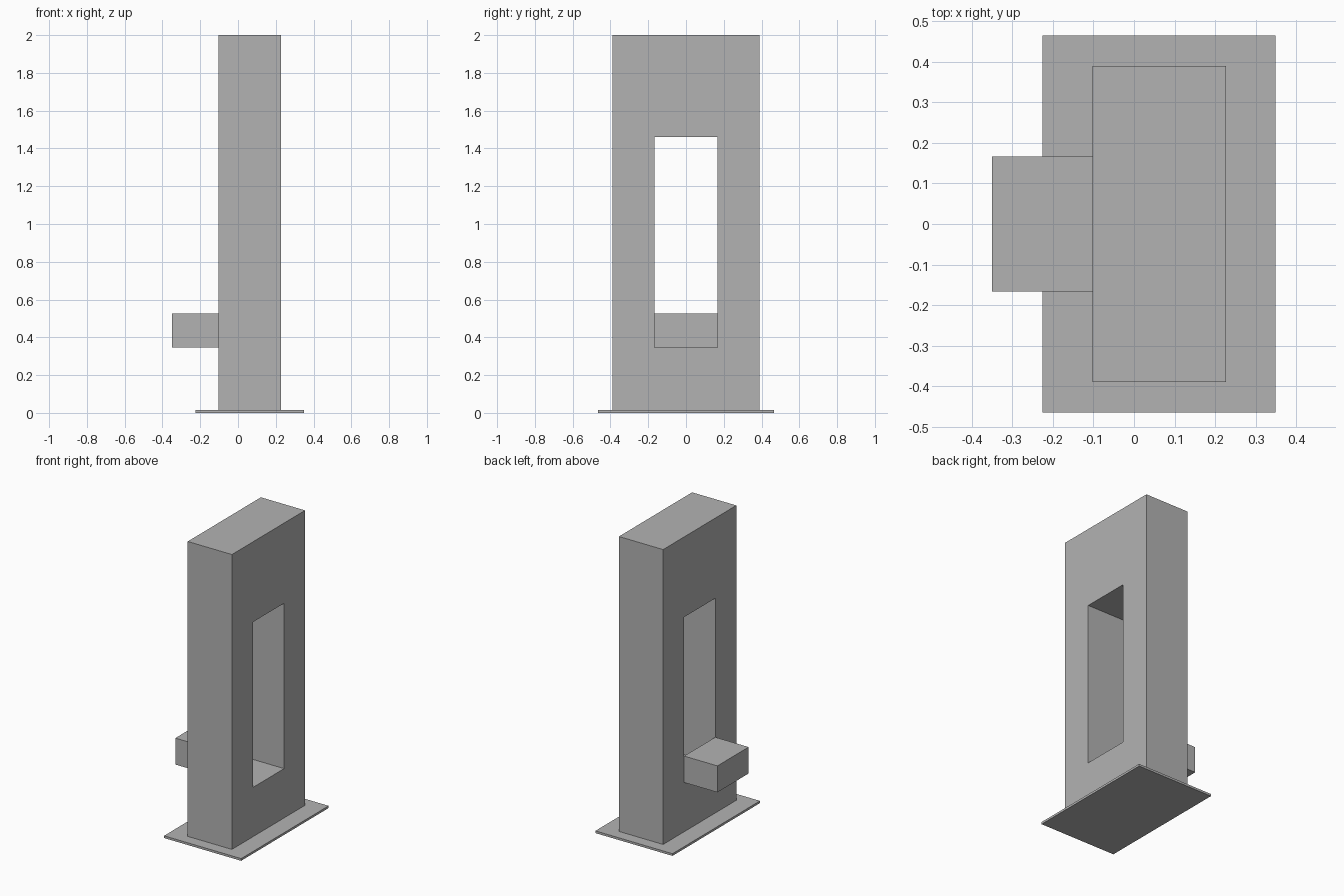
import bpy
import bmesh

default = bpy.data.objects.get("Cube")
if default:
    bpy.data.objects.remove(default, do_unlink=True)

grey = bpy.data.materials.new("plain_grey")
grey.use_nodes = True
colour = (0.45, 0.45, 0.45, 1)
grey.diffuse_color = colour
grey.node_tree.nodes["Principled BSDF"].inputs["Base Color"].default_value = colour


def finish(name, bm):
    bmesh.ops.recalc_face_normals(bm, faces=bm.faces)
    mesh = bpy.data.meshes.new(name)
    bm.to_mesh(mesh)
    bm.free()
    mesh.materials.append(grey)
    obj = bpy.data.objects.new(name, mesh)
    bpy.context.collection.objects.link(obj)
    return obj


def box(name, low, high):
    bm = bmesh.new()
    bmesh.ops.create_cube(bm, size=1)
    for v in bm.verts:
        v.co = [h if c > 0 else l for c, l, h in zip(v.co, low, high)]
    return finish(name, bm)


def rectangle(half_width, bottom, top):
    return [(-half_width, bottom), (half_width, bottom),
            (half_width, top), (-half_width, top)]


def frame(name, outer, inner, x0, x1):
    """Rectangular ring in the yz plane, extruded along x."""
    bm = bmesh.new()
    out = [bm.verts.new((x0, y, z)) for y, z in outer]
    inn = [bm.verts.new((x0, y, z)) for y, z in inner]
    for i in range(4):
        j = (i + 1) % 4
        bm.faces.new((out[i], out[j], inn[j], inn[i]))
    ring = bmesh.ops.extrude_face_region(bm, geom=bm.faces[:], use_keep_orig=True)
    moved = [g for g in ring["geom"] if isinstance(g, bmesh.types.BMVert)]
    bmesh.ops.translate(bm, verts=moved, vec=(x1 - x0, 0, 0))
    return finish(name, bm)


# Thin floor plate
box("base_plate", (-0.225, -0.465, 0), (0.349, 0.465, 0.015))

# Upright slab with a tall opening through it
frame("upright_slab", rectangle(0.389, 0.015, 2), rectangle(0.166, 0.347, 1.46),
      -0.102, 0.227)

# Block projecting from the foot of the opening
box("projecting_block", (-0.35, -0.166, 0.347), (-0.102, 0.166, 0.525))
